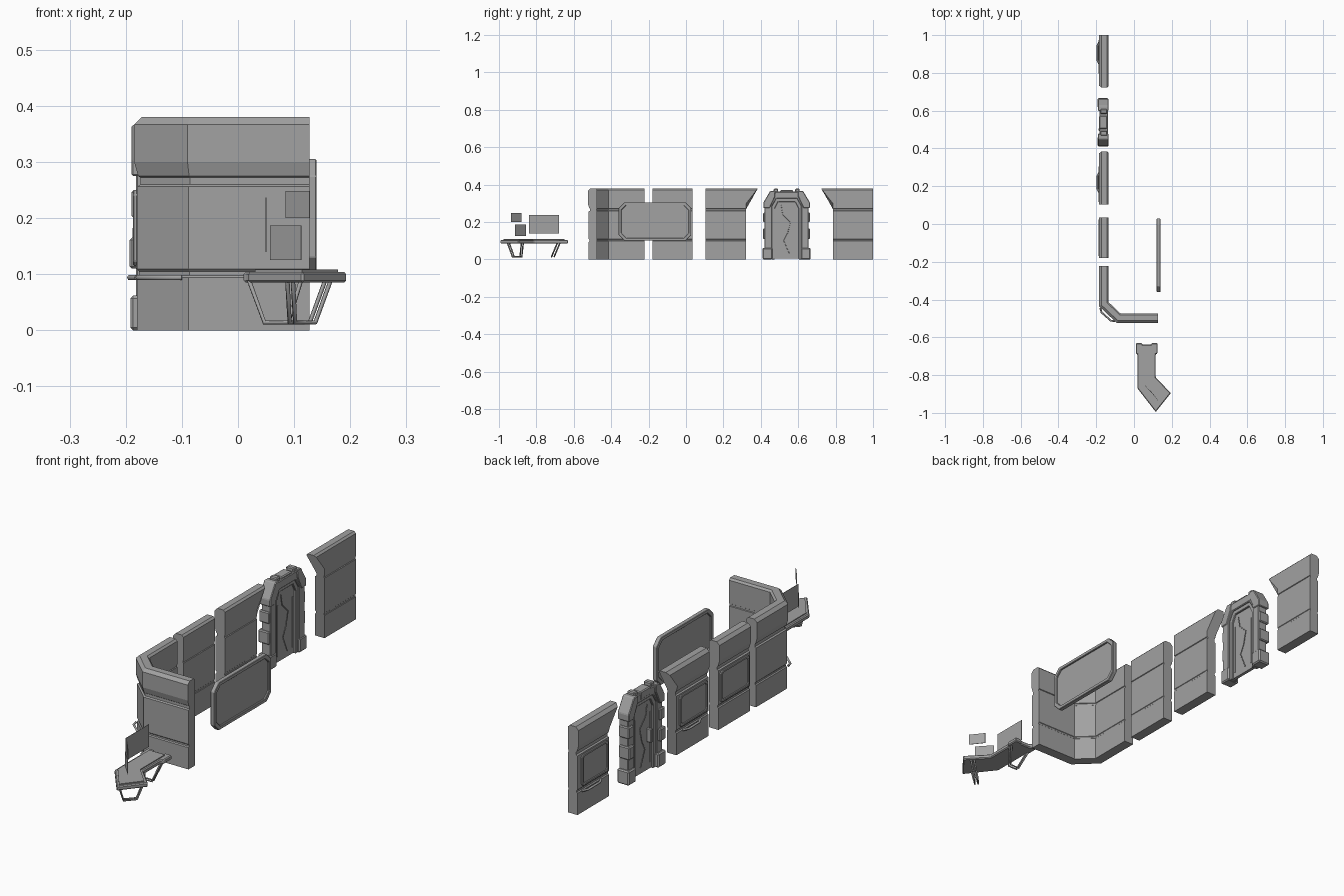
import bpy
import bmesh
from mathutils import Vector

cube = bpy.data.objects.get("Cube")
if cube:
    bpy.data.objects.remove(cube, do_unlink=True)

GREY = bpy.data.materials.new("plain grey")
GREY.use_nodes = True
GREY.diffuse_color = (0.36, 0.36, 0.36, 1)
GREY.node_tree.nodes["Principled BSDF"].inputs["Base Color"].default_value = (0.36, 0.36, 0.36, 1)


def finish(name, bm, bevel=0):
    bmesh.ops.recalc_face_normals(bm, faces=bm.faces)
    mesh = bpy.data.meshes.new(name)
    bm.to_mesh(mesh)
    bm.free()
    mesh.materials.append(GREY)
    obj = bpy.data.objects.new(name, mesh)
    bpy.context.collection.objects.link(obj)
    if bevel:
        mod = obj.modifiers.new("bevel", "BEVEL")
        mod.width, mod.segments = bevel, 1
    return obj


def prism(name, pts, axis, lo, hi, bevel=0):
    """Extrude a flat outline along x (outline in y, z) or z (outline in x, y)."""
    bm = bmesh.new()
    place = (lambda p: (lo, *p)) if axis == "x" else (lambda p: (*p, lo))
    face = bm.faces.new([bm.verts.new(place(p)) for p in pts])
    ext = bmesh.ops.extrude_face_region(bm, geom=[face])
    top = [g for g in ext["geom"] if isinstance(g, bmesh.types.BMVert)]
    move = Vector((hi - lo, 0, 0)) if axis == "x" else Vector((0, 0, hi - lo))
    bmesh.ops.translate(bm, vec=move, verts=top)
    return finish(name, bm, bevel)


def block(name, x, y, z, bevel=0):
    return prism(name, rect(y, z), "x", *x, bevel)


def rect(a, b):
    return [(a[0], b[0]), (a[1], b[0]), (a[1], b[1]), (a[0], b[1])]


def octagon(a, b, c):
    """Rectangle with its corners cut by c."""
    (l, r), (d, u) = a, b
    return [(l + c, d), (r - c, d), (r, d + c), (r, u - c),
            (r - c, u), (l + c, u), (l, u - c), (l, d + c)]


def rod(name, pts, radius):
    curve = bpy.data.curves.new(name, "CURVE")
    curve.dimensions = "3D"
    curve.bevel_depth, curve.bevel_resolution = radius, 1
    curve.use_fill_caps = True
    line = curve.splines.new("POLY")
    line.points.add(len(pts) - 1)
    for point, co in zip(line.points, pts):
        point.co = (*co, 1)
    curve.materials.append(GREY)
    bpy.context.collection.objects.link(bpy.data.objects.new(name, curve))


def ring(name, outer, inner, lo, hi):
    """Frame between two outlines in y, z with equal point counts."""
    bm = bmesh.new()
    loops = [[bm.verts.new((x, *p)) for p in pts]
             for x, pts in ((lo, outer), (hi, outer), (hi, inner), (lo, inner))]
    n = len(outer)
    for k in range(4):
        a, b = loops[k], loops[(k + 1) % 4]
        for i in range(n):
            j = (i + 1) % n
            bm.faces.new((a[i], a[j], b[j], b[i]))
    return finish(name, bm, 0.002)


# Wall cross-section: depth from the outer face, height
PROFILE = [(.005, 0), (.005, .094), (.009, .098), (.009, .105), (.005, .109),
           (.005, .256), (.011, .26), (.011, .272), (.007, .275), (0, .30),
           (0, .367), (.013, .38), (.042, .38), (.05, .372), (.05, .30),
           (.05, .272), (.047, .27), (.047, .262), (.05, .26),
           (.05, .109), (.048, .107), (.048, .1), (.05, .098), (.05, 0)]


def wall(name, path, flare_start=0, flare_end=0):
    """Sweep the section along a plan path; ends may flare out near the top."""
    bm = bmesh.new()
    path = [Vector(p) for p in path]
    dirs = [(b - a).normalized() for a, b in zip(path, path[1:])]
    sections = []
    for i, p in enumerate(path):
        before, after = dirs[max(i - 1, 0)], dirs[min(i, len(dirs) - 1)]
        n1, n2 = Vector((-before.y, before.x)), Vector((-after.y, after.x))
        inward = (n1 + n2) / (1 + n1.dot(n2))
        flare = -flare_start if i == 0 else flare_end if i == len(path) - 1 else 0
        loop = []
        for d, z in PROFILE:
            q = p + inward * d + after * flare * max(0, z - .30) / .08
            loop.append(bm.verts.new((q.x, q.y, z)))
        sections.append(loop)
    n = len(PROFILE)
    for a, b in zip(sections, sections[1:]):
        for i in range(n):
            j = (i + 1) % n
            bm.faces.new((a[i], a[j], b[j], b[i]))
    bm.faces.new(sections[0])
    bm.faces.new(sections[-1])
    return finish(name, bm)


# Wall panels
X = -.185
wall("end_wall", [(X, 1), (X, .785)], flare_end=.063)
wall("door_side_wall", [(X, .322), (X, .104)], flare_start=.062)
wall("middle_wall", [(X, .035), (X, -.18)])
wall("corner_wall", [(X, -.222), (X, -.435), (-.09, -.525), (.127, -.525)])

# Framed plates and grab handles on the outer faces
for name, a, b in (("end", .795, .975), ("door_side", .115, .305), ("middle", -.17, .025)):
    ring(name + "_plate_frame", octagon((a, b), (.115, .25), .008),
         octagon((a + .01, b - .01), (.125, .24), .008), -.187, -.179)
    prism(name + "_plate", octagon((a + .01, b - .01), (.125, .24), .008), "x", -.183, -.179)
for name, a, b in (("end", .84, .97), ("door_side", .16, .28)):
    rod(name + "_handle", [(-.18, a, .094), (-.193, a + .025, .094),
                           (-.193, b - .025, .094), (-.18, b, .094)], .005)
rod("corner_rail", [(-.178, -.445, .094), (-.172, -.468, .094),
                    (-.122, -.512, .094), (-.1, -.514, .094)], .005)

# Door frame, mirrored about its centre line
MID = .538
half = [(.118, 0), (.118, .30), (.085, .362)]
hole = [(.078, 0), (.078, .285), (.055, .325)]


def both(pts):
    return [(MID + y, z) for y, z in pts] + [(MID - y, z) for y, z in reversed(pts)]


prism("door_frame", both(half) + both(hole)[::-1], "x", -.182, -.138, .003)
prism("door_inner_frame", both([(.08, 0), (.08, .287), (.056, .328)]) +
      both([(.064, 0), (.064, .272), (.046, .308)])[::-1], "x", -.175, -.145, .002)
prism("door_leaf", both([(.066, .004), (.066, .274), (.047, .31)]), "x", -.167, -.153)
for side in (-1, 1):
    def span(a, b):
        return sorted((MID + side * a, MID + side * b))
    block("door_foot", (-.192, -.135), span(.076, .128), (0, .062), .005)
    block("door_lower_clamp", (-.193, -.14), span(.088, .126), (.11, .165), .004)
    block("door_upper_clamp", (-.19, -.14), span(.09, .125), (.2, .25), .004)
    prism("door_shoulder", [(MID + side * y, z) for y, z in
          ((.09, .275), (.124, .275), (.124, .305), (.088, .366), (.06, .366), (.062, .335))],
          "x", -.19, -.135, .003)
    block("door_top_lug", (-.178, -.142), span(.045, .07), (.355, .378), .004)
    for x in (-.168, -.152):
        block("leaf_edge_strip", (x - .002, x + .002), span(.05, .054), (.03, .25))
block("door_top_box", (-.184, -.142), (MID - .035, MID + .035), (.335, .37), .004)
for name, x in (("outer", -.169), ("inner", -.151)):
    rod(name + "_leaf_seam", [(x, MID + y, z) for y, z in
        ((-.03, .29), (-.02, .24), (.02, .2), (.005, .14), (-.015, .1), (.015, .03))], .002)
block("door_handle", (-.188, -.165), (MID - .045, MID - .03), (.125, .185), .003)

# Free-standing framed pane
ring("pane_frame", octagon((-.36, .028), (.1, .305), .03),
     octagon((-.345, .013), (.115, .29), .026), .12, .14)
prism("pane", octagon((-.346, .014), (.114, .291), .026), "x", .127, .133)

# Angled desk
prism("desk_top", [(.01, -.63), (.04, -.63), (.045, -.638), (.09, -.638), (.095, -.63),
                   (.125, -.63), (.125, -.685), (.115, -.69), (.115, -.812), (.195, -.895),
                   (.115, -.995), (.018, -.87), (.018, -.69), (.01, -.685)],
      "z", .085, .104, .004)
prism("desk_mat", [(.03, -.65), (.104, -.65), (.104, -.817), (.178, -.896),
                   (.114, -.977), (.03, -.866)], "z", .1, .108)

# Desk legs: doubled bent rods
for shift in (0, .014):
    rod("straight_leg", [(.02, -.674 - shift, .088), (.047, -.705 - shift, .014),
                         (.09, -.705 - shift, .014), (.112, -.674 - shift, .088)], .004)
    s = shift * .7
    rod("angled_leg", [(.088 + s, -.945 - s, .088), (.092 + s, -.918 - s, .014),
                       (.128 + s, -.878 - s, .014), (.155 + s, -.87 - s, .088)], .004)


# Floating screens
def screen(name, a, b, z):
    t = Vector((b[1] - a[1], a[0] - b[0])).normalized() * .0008
    prism(name, [(a[0] - t.x, a[1] - t.y), (b[0] - t.x, b[1] - t.y),
                 (b[0] + t.x, b[1] + t.y), (a[0] + t.x, a[1] + t.y)], "z", *z)


screen("wide_screen", (.05, -.84), (.05, -.68), (.14, .237))
screen("upper_screen", (.085, -.88), (.128, -.935), (.2, .248))
screen("lower_screen", (.058, -.855), (.113, -.915), (.125, .187))
